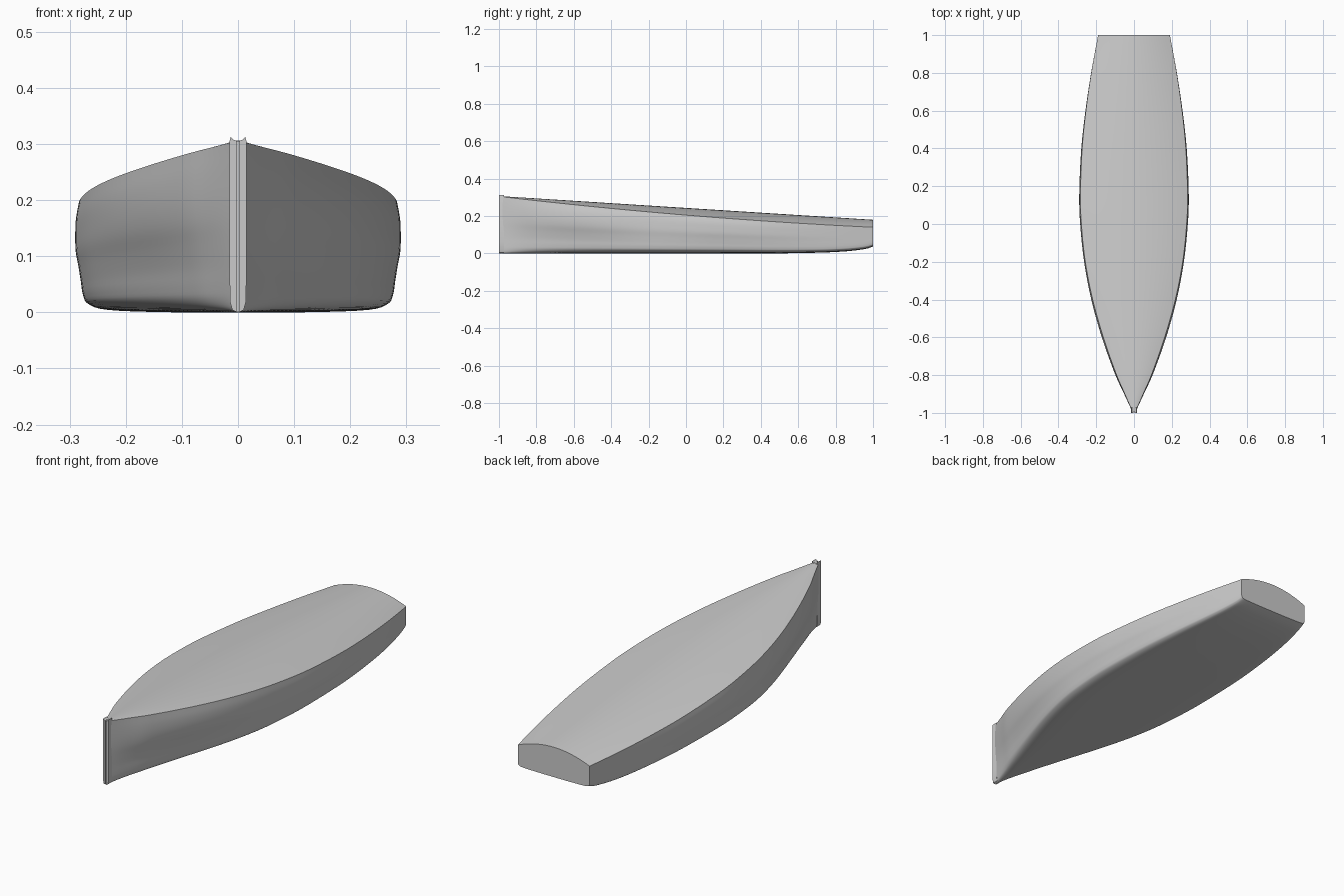
import bpy, bmesh, math

if "Cube" in bpy.data.objects:
    bpy.data.objects.remove(bpy.data.objects["Cube"])

grey = bpy.data.materials.new("hull grey")
grey.diffuse_color = (0.6, 0.6, 0.6, 1)
grey.use_nodes = True
grey.node_tree.nodes["Principled BSDF"].inputs["Base Color"].default_value = grey.diffuse_color


def spline(pts, x):
    """Smooth interpolation through (x, value) points."""
    n = len(pts)

    def slope(i):
        a, b = pts[max(i - 1, 0)], pts[min(i + 1, n - 1)]
        return (b[1] - a[1]) / (b[0] - a[0])
    i = 0
    while i < n - 2 and x > pts[i + 1][0]:
        i += 1
    h = pts[i + 1][0] - pts[i][0]
    t = (x - pts[i][0]) / h
    return ((2*t**3 - 3*t**2 + 1) * pts[i][1] + (t**3 - 2*t**2 + t) * h * slope(i)
            + (3*t**2 - 2*t**3) * pts[i + 1][1] + (t**3 - t**2) * h * slope(i + 1))


def smooth(a, b, x):
    t = min(max((x - a) / (b - a), 0), 1)
    return t * t * (3 - 2 * t)


def finish(name, bm, angle):
    bmesh.ops.recalc_face_normals(bm, faces=bm.faces)
    me = bpy.data.meshes.new(name)
    bm.to_mesh(me)
    bm.free()
    me.materials.append(grey)
    ob = bpy.data.objects.new(name, me)
    bpy.context.collection.objects.link(ob)
    bpy.ops.object.select_all(action='DESELECT')
    ob.select_set(True)
    bpy.context.view_layer.objects.active = ob
    bpy.ops.object.shade_smooth_by_angle(angle=math.radians(angle))
    return ob


# Hull lines: half breadth and keel height along the length
BREADTH = [(-.985, .013), (-.9, .052), (-.8, .098), (-.6, .17), (-.4, .226), (-.2, .264),
           (0, .285), (.15, .29), (.4, .279), (.6, .257), (.8, .227), (1, .19)]
KEEL = [(-1, 0), (.4, 0), (.7, .004), (.85, .011), (.94, .021), (.98, .029), (1, .037)]

# Half sections: height share, and breadth share at bow, middle and stern
V = [0, .004, .025, .08, .16, .28, .42, .56, .7, .85, 1]
BOW = [0, .28, .52, .66, .71, .75, .84, .95, 1, .99, .93]
MID = [0, .45, .8, .92, .952, .965, .98, .997, 1, .996, .978]
STERN = [0, .5, .88, .975, .995, 1, 1, 1, 1, 1, 1]


def section(y):
    k = spline(KEEL, y)
    sheer = .205 - .0825 * y + .0175 * y * y
    centre = .2435 - .0635 * y
    w = spline(BREADTH, y)
    b, s = 1 - smooth(-1.1, -.1, y), smooth(.1, 1, y)
    ctrl = []
    for i in range(len(V)):
        u = MID[i] + b * (BOW[i] - MID[i]) + s * (STERN[i] - MID[i])
        ctrl.append((i, u * w, k + V[i] * (sheer - k)))
    n = 4 * (len(V) - 1)
    side = [(spline([(c[0], c[1]) for c in ctrl], j / 4),
             spline([(c[0], c[2]) for c in ctrl], j / 4)) for j in range(n + 1)]
    # cambered deck from the right edge to the left edge
    edge = side[-1][0]
    crown = max(centre - sheer, 0)
    deck = [(edge * (1 - j / 8), sheer + crown * (1 - (1 - j / 8)**2)) for j in range(1, 16)]
    left = [(-x, z) for x, z in reversed(side[1:])]
    return [(x, y, max(z, 0)) for x, z in side + deck + left]


# Hull with deck and transom
bm = bmesh.new()
rings = []
N = 72
for i in range(N + 1):
    t = i / N
    y = -.985 + 1.985 * t
    rings.append([bm.verts.new(p) for p in section(y)])
for a, b in zip(rings, rings[1:]):
    for j in range(len(a)):
        k = (j + 1) % len(a)
        bm.faces.new((a[j], a[k], b[k], b[j]))
bm.faces.new(rings[0])
bm.faces.new(rings[-1])
finish("hull", bm, 35)

# Stem post: two upright cheeks with a narrow groove between them
PROFILE = [(.003, .001), (.010, .004), (.014, .018), (.015, .06),
           (.015, .305), (.013, .313), (.009, .308), (.003, .306)]
for side, name in ((1, "stem_cheek_right"), (-1, "stem_cheek_left")):
    bm = bmesh.new()
    front = [bm.verts.new((side * x, -1, z)) for x, z in PROFILE]
    back = [bm.verts.new((side * x, -.972, z)) for x, z in PROFILE]
    bm.faces.new(front)
    bm.faces.new(back)
    for j in range(len(front)):
        k = (j + 1) % len(front)
        bm.faces.new((front[j], front[k], back[k], back[j]))
    finish(name, bm, 30)

# Recessed core of the stem
bm = bmesh.new()
bmesh.ops.create_cube(bm, size=1)
for v in bm.verts:
    v.co = (v.co.x * .008, -.983 + v.co.y * .02, .153 + v.co.z * .304)
finish("stem_core", bm, 30)
